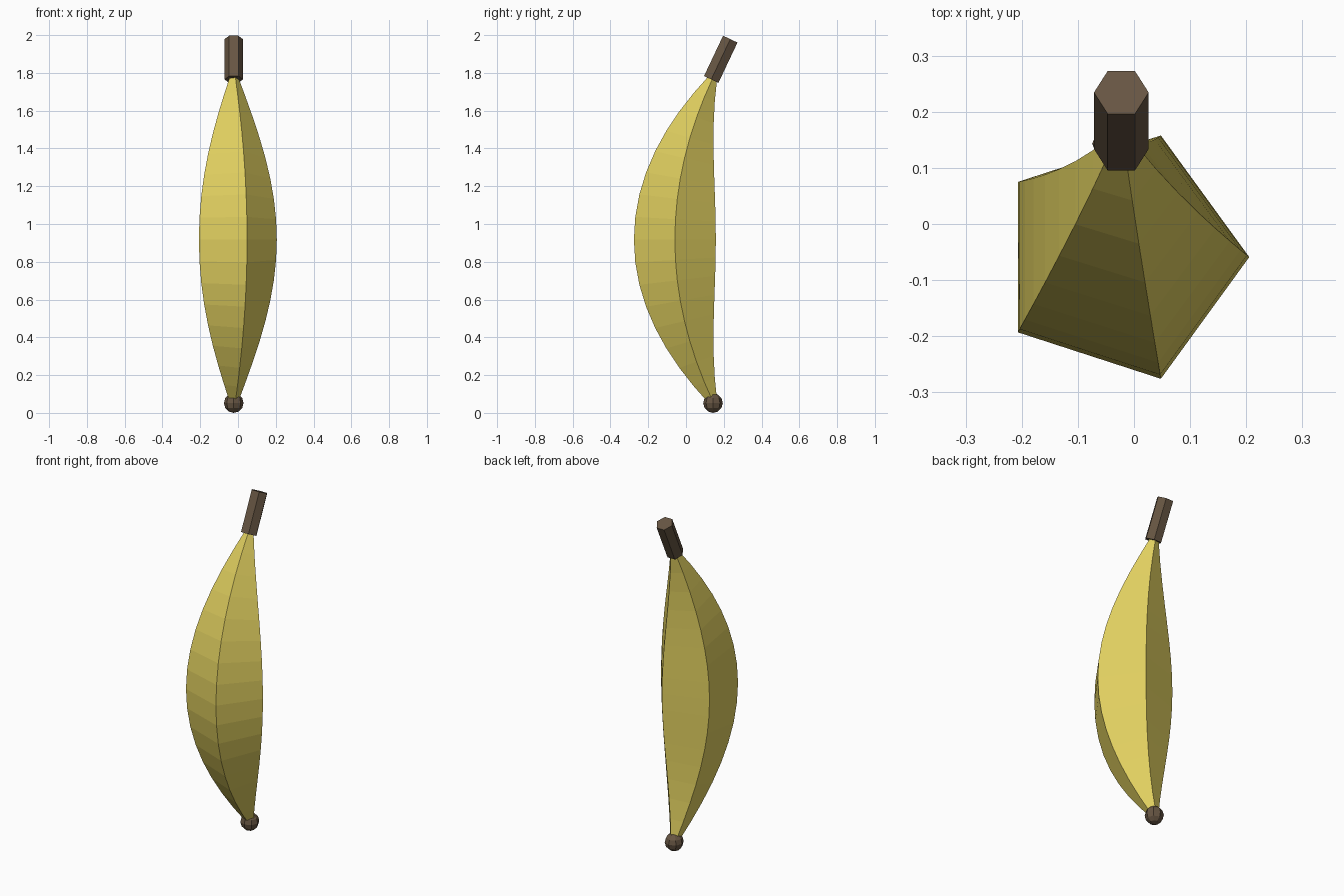
import bpy, bmesh, math
from mathutils import Vector, Matrix

if "Cube" in bpy.data.objects:
    bpy.data.objects.remove(bpy.data.objects["Cube"])

X0 = -0.0226          # the fruit's centre plane
Z_LOW, Z_HIGH = 0.055, 1.78
RINGS, SIDES = 16, 5


def material(name, rgb):
    m = bpy.data.materials.new(name)
    m.diffuse_color = (*rgb, 1)
    m.use_nodes = True
    m.node_tree.nodes["Principled BSDF"].inputs["Base Color"].default_value = m.diffuse_color
    return m


yellow = material("ripe yellow", (0.74, 0.62, 0.115))
brown = material("stem brown", (0.135, 0.092, 0.056))


def finish(bm, name, mat):
    bmesh.ops.recalc_face_normals(bm, faces=bm.faces)
    me = bpy.data.meshes.new(name)
    bm.to_mesh(me)
    bm.free()
    me.materials.append(mat)
    ob = bpy.data.objects.new(name, me)
    bpy.context.collection.objects.link(ob)
    return ob


# Peel: pentagon swept along a parabola, square to the curve, swelling in the middle
bm = bmesh.new()
rings = []
for i in range(RINGS + 1):
    t = i / RINGS
    u = 2 * t - 1
    half = (Z_HIGH - Z_LOW) / 2
    centre = Vector((X0, -0.059 + 0.204 * u * u, Z_LOW + 2 * half * t))
    lean = math.atan(2 * 0.204 * u / half)
    across = Vector((0, math.cos(lean), -math.sin(lean)))
    r = 0.228 * (0.1 + 0.9 * math.sin(math.pi * t))
    rings.append([bm.verts.new(centre + Vector((r * math.cos(a), 0, 0)) + across * r * math.sin(a))
                  for a in (math.tau * k / SIDES for k in range(SIDES))])
for lo, hi in zip(rings, rings[1:]):
    for k in range(SIDES):
        n = (k + 1) % SIDES
        bm.faces.new((lo[k], lo[n], hi[n], hi[k]))
bm.faces.new(rings[0])
bm.faces.new(rings[-1])
finish(bm, "peel", yellow)

# Stem: hexagonal prism following the lean of the top end
bm = bmesh.new()
place = (Matrix.Translation((X0, 0.184, 1.872)) @ Matrix.Rotation(math.radians(-25.3), 4, 'X')
         @ Matrix.Rotation(math.pi / 2, 4, 'Z'))
bmesh.ops.create_cone(bm, cap_ends=True, segments=6, radius1=0.0487, radius2=0.0487,
                      depth=0.236, matrix=place)
finish(bm, "stem", brown)

# Blossom end: small faceted ball
bm = bmesh.new()
bmesh.ops.create_uvsphere(bm, u_segments=8, v_segments=6, radius=0.052,
                          matrix=Matrix.Translation((X0, 0.143, 0.052)))
finish(bm, "blossom_tip", brown)
